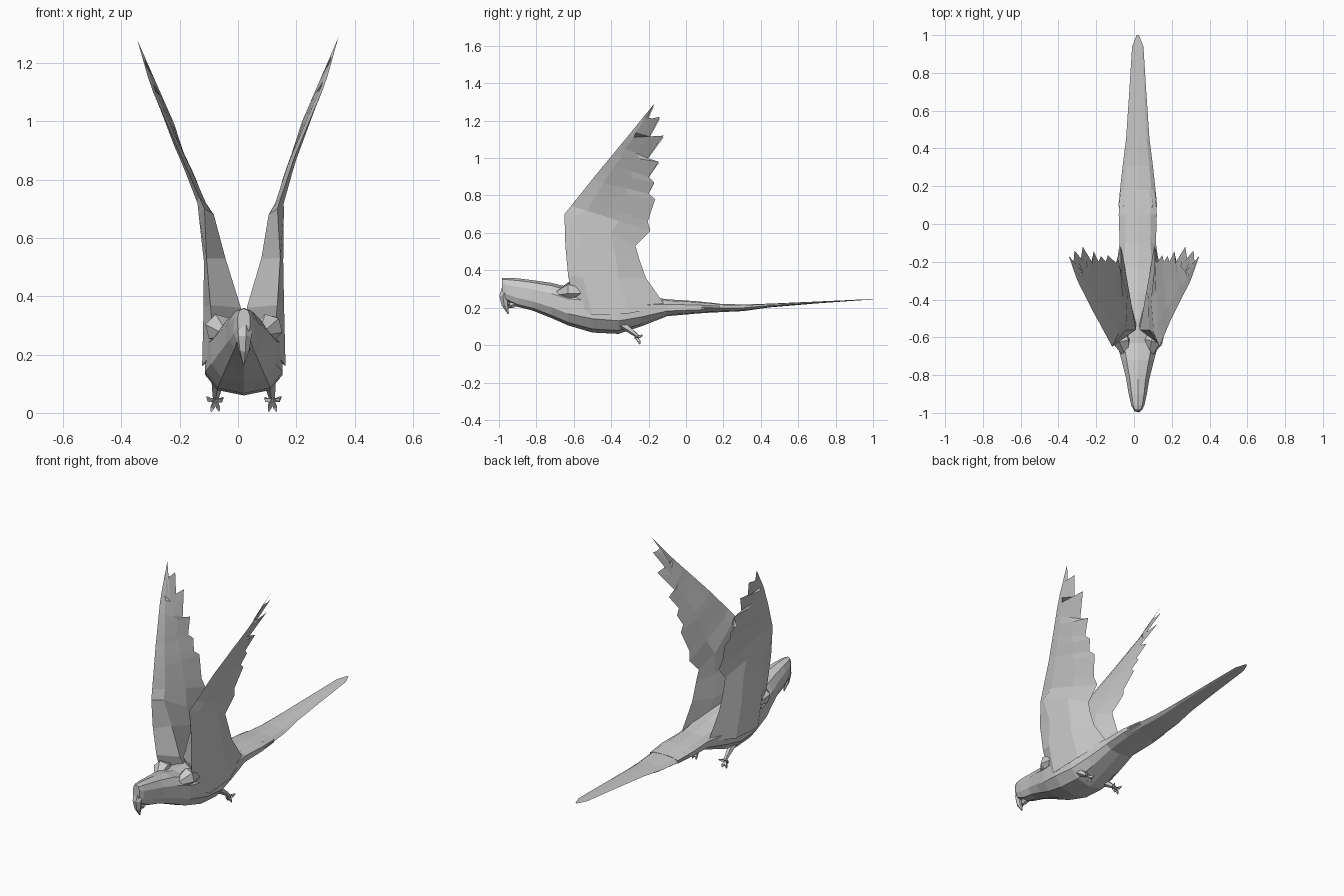
import bpy, bmesh, math
from mathutils import Vector

CX = 0.02  # body axis sits slightly off the grid centre


def make(name, sections):
    """Loft closed point rings into one flat-shaded object."""
    bm = bmesh.new()
    rings = [[bm.verts.new(p) for p in s] for s in sections]
    n = len(rings[0])
    for a, b in zip(rings, rings[1:]):
        for i in range(n):
            bm.faces.new((a[i], a[(i + 1) % n], b[(i + 1) % n], b[i]))
    bm.faces.new(rings[0])
    bm.faces.new(rings[-1])
    bmesh.ops.remove_doubles(bm, verts=bm.verts, dist=0.0005)
    bmesh.ops.recalc_face_normals(bm, faces=bm.faces)
    me = bpy.data.meshes.new(name)
    bm.to_mesh(me)
    bm.free()
    ob = bpy.data.objects.new(name, me)
    bpy.context.collection.objects.link(ob)
    return ob


def lerp(table, t):
    for (a, u), (b, v) in zip(table, table[1:]):
        if t <= b:
            return u + (v - u) * max(0, (t - a) / (b - a))
    return table[-1][1]


def ring(y, zb, zt, w, n=10, e=0.8):
    """Squarish upright cross-section."""
    out = []
    for i in range(n):
        a = 2 * math.pi * i / n + math.pi / 2
        c, s = math.cos(a), math.sin(a)
        out.append((CX + w * math.copysign(abs(c) ** e, c), y,
                    (zb + zt) / 2 + (zt - zb) / 2 * math.copysign(abs(s) ** e, s)))
    return out


def tube(name, path, radii, n=5):
    """Tapered limb along a path."""
    secs = []
    for i, p in enumerate(path):
        d = (Vector(path[min(i + 1, len(path) - 1)]) - Vector(path[max(i - 1, 0)])).normalized()
        u = d.orthogonal().normalized()
        v = d.cross(u)
        secs.append([Vector(p) + radii[i] * (u * math.cos(2 * math.pi * k / n) + v * math.sin(2 * math.pi * k / n))
                     for k in range(n)])
    return make(name, secs)


# Head and body: y, bottom, top, half width
make("body", [ring(*r) for r in [
    (-0.985, 0.27, 0.358, 0.022), (-0.96, 0.235, 0.36, 0.036), (-0.90, 0.205, 0.357, 0.05),
    (-0.82, 0.185, 0.347, 0.064), (-0.72, 0.145, 0.333, 0.09), (-0.63, 0.105, 0.31, 0.115),
    (-0.50, 0.067, 0.31, 0.138), (-0.36, 0.06, 0.29, 0.138), (-0.24, 0.10, 0.265, 0.12),
    (-0.10, 0.155, 0.245, 0.10), (0.05, 0.168, 0.235, 0.105), (0.18, 0.178, 0.222, 0.095)]])

# Long tapering tail
make("tail", [ring(*r, n=8) for r in [
    (-0.05, 0.165, 0.235, 0.08), (0.10, 0.172, 0.230, 0.102), (0.18, 0.176, 0.221, 0.094),
    (0.31, 0.182, 0.217, 0.08), (0.45, 0.202, 0.222, 0.062), (0.70, 0.223, 0.233, 0.045),
    (0.94, 0.24, 0.244, 0.03), (1.0, 0.244, 0.246, 0.006)]])

# Hooked upper beak and small lower beak
tube("upper_beak", [(CX, -0.955, 0.305), (CX, -0.972, 0.26), (CX, -0.968, 0.215), (CX, -0.95, 0.167)],
     [0.03, 0.027, 0.019, 0.003], 6)
tube("lower_beak", [(CX, -0.91, 0.23), (CX, -0.937, 0.212), (CX, -0.948, 0.20)], [0.025, 0.018, 0.008], 6)

# Wing edges: leading line, and trailing line zigzagging over the feather tips
LEAD_Y = [(0.70, -0.65), (0.90, -0.49), (1.13, -0.30), (1.29, -0.17)]
LEAD_X = [(0.70, 0.115), (0.88, 0.175), (1.0, 0.225), (1.13, 0.28), (1.29, 0.325)]
TRAIL_X = [(0.53, 0.085), (0.62, 0.09), (0.80, 0.135), (1.0, 0.20), (1.15, 0.265), (1.29, 0.325)]
FEATHERS = [(-0.19, 0.61), (-0.205, 0.66), (-0.165, 0.78), (-0.20, 0.81), (-0.17, 0.87),
            (-0.20, 0.90), (-0.145, 0.98), (-0.205, 1.0), (-0.12, 1.12), (-0.225, 1.06),
            (-0.14, 1.22), (-0.25, 1.12), (-0.17, 1.29)]
# Arm sections: lead, outer front, outer back, trail, inner back, inner front
ARM = [
    [(.10, -.60, .22), (.143, -.50, .16), (.138, -.30, .17), (.09, -.11, .21), (.06, -.30, .24), (.01, -.50, .27)],
    [(.115, -.63, .37), (.138, -.55, .36), (.135, -.36, .36), (.09, -.215, .36), (.045, -.36, .34), (.01, -.56, .36)],
    [(.125, -.645, .53), (.135, -.55, .52), (.132, -.38, .50), (.09, -.25, .46), (.055, -.38, .47), (.06, -.56, .53)],
    [(.115, -.65, .70), (.137, -.60, .68), (.13, -.40, .60), (.085, -.27, .53), (.07, -.40, .58), (.085, -.58, .68)]]


def wing(name, side, lean):
    secs = [list(s) for s in ARM]
    n = len(FEATHERS)
    for i, (ty, tz) in enumerate(FEATHERS):
        lz = 0.70 + 0.59 * (i + 1) / n
        lead = Vector((lerp(LEAD_X, lz), lerp(LEAD_Y, lz), lz))
        trail = Vector((lerp(TRAIL_X, tz), ty, tz))
        h = Vector((0.016 * (1 - (i + 1) / n), 0, 0))
        a, b = lead.lerp(trail, 0.2), lead.lerp(trail, 0.6)
        secs.append([lead, a + h, b + h * 0.7, trail, b - h * 0.7, a - h])
    # the left wing is spread a little wider than the right
    def place(p):
        x, y, z = p
        k = min(1, max(0, (z - 0.5) / 0.4))
        return (CX + side * (x + lean * k), y, z - 0.5 * lean * max(0, z - 0.7))
    return make(name, [[place(p) for p in s] for s in secs])


wing("right_wing", 1, 0.0)
wing("left_wing", -1, 0.04)

# Shoulders, legs and clawed feet
for side, label in ((1, "right"), (-1, "left")):
    def P(x, y, z):
        return (CX + side * x, y, z)
    tube(label + "_shoulder", [P(.06, -.70, .27), P(.085, -.62, .29), P(.10, -.52, .28)], [.015, .05, .02], 6)
    tube(label + "_leg", [P(.085, -.39, .14), P(.092, -.31, .088), P(.097, -.255, .045)], [.028, .018, .009])
    for j, (dx, y, z) in enumerate([(-.025, -.232, .052), (.03, -.235, .055), (.015, -.25, .004), (-.012, -.245, .006)]):
        tube(f"{label}_toe_{j}", [P(.097, -.27, .042), P(.097 + dx * .7, -.25, (z + .035) / 2), P(.097 + dx, y, z)],
             [.009, .009, .003], 4)
